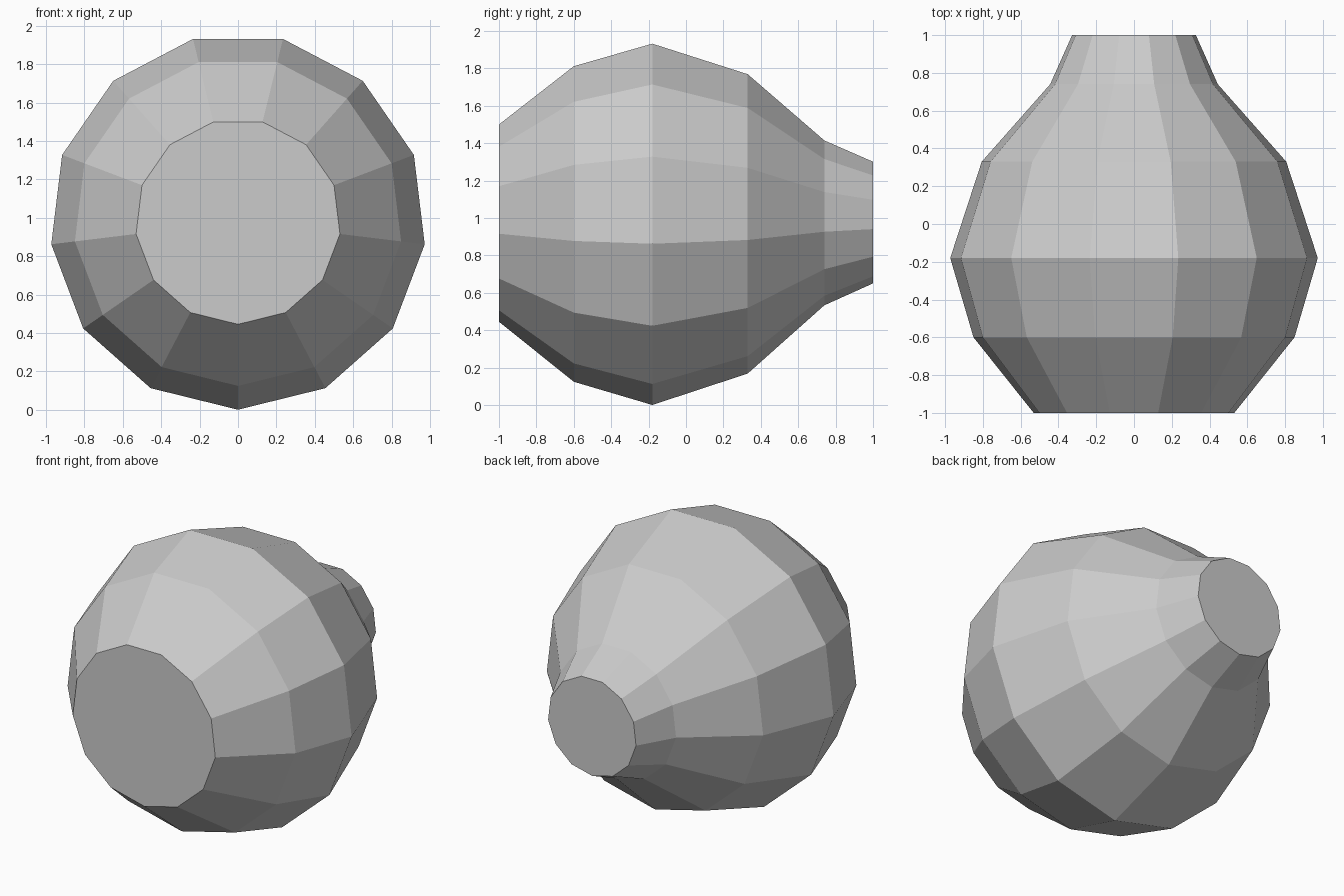
import bpy, bmesh, math

if "Cube" in bpy.data.objects:
    bpy.data.objects.remove(bpy.data.objects["Cube"])

SIDES = 13
CENTRE_Z = 0.98

# Profile along y: (y, radius), front end to narrow neck
PROFILE = [(-1.0, 0.535), (-0.6, 0.856), (-0.18, 0.98),
           (0.33, 0.812), (0.74, 0.447), (1.0, 0.33)]

bm = bmesh.new()


def ring(y, r):
    # one corner points straight down
    angles = [2 * math.pi * i / SIDES for i in range(SIDES)]
    return [bm.verts.new((r * math.sin(a), y, CENTRE_Z - r * math.cos(a)))
            for a in angles]


# Faceted body
rings = [ring(y, r) for y, r in PROFILE]
for a, b in zip(rings, rings[1:]):
    for i in range(SIDES):
        j = (i + 1) % SIDES
        bm.faces.new((a[i], a[j], b[j], b[i]))

# Flat end caps
bm.faces.new(rings[0])
bm.faces.new(rings[-1])
bmesh.ops.recalc_face_normals(bm, faces=bm.faces)

mesh = bpy.data.meshes.new("bulb_body")
bm.to_mesh(mesh)
bm.free()
body = bpy.data.objects.new("bulb_body", mesh)
bpy.context.collection.objects.link(body)
